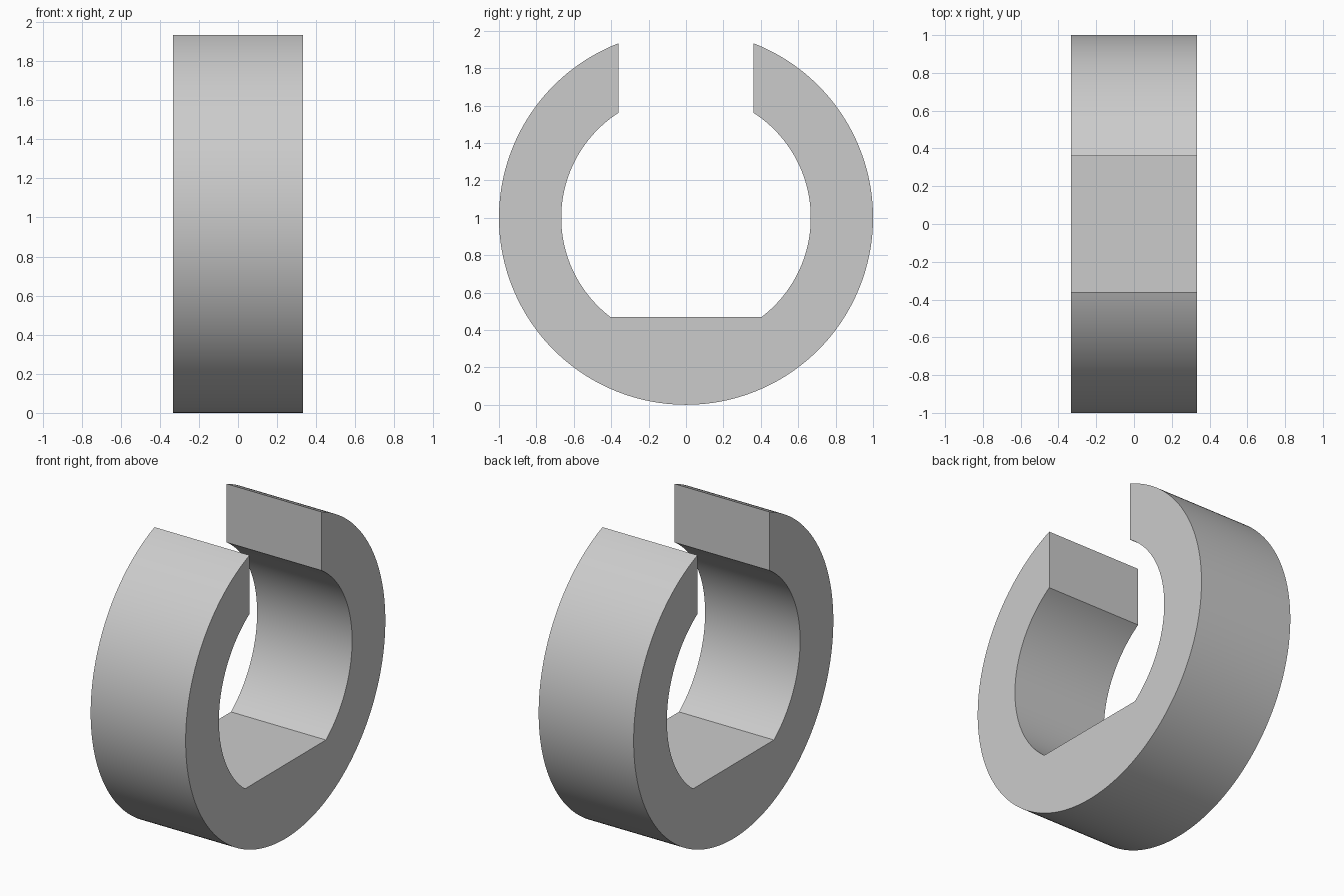
import bpy
import bmesh
from math import asin, atan2, cos, sin, sqrt, tan, pi, radians

cube = bpy.data.objects.get("Cube")
if cube:
    bpy.data.objects.remove(cube, do_unlink=True)

OUTER, INNER = 1.0, 0.667      # ring radii
HALF_WIDTH = 0.333             # along x
HALF_GAP = 0.36                # opening at the top
FLAT_DROP = 0.53               # flat floor, below the ring centre
ARC_STEPS, FLOOR_STEPS = 72, 20


def polar(radius, angle):
    """Point (y, z) at an angle measured from straight up."""
    return radius * sin(angle), OUTER + radius * cos(angle)


# Paired outer and inner points for one half, from the gap to the bottom
corner = pi - atan2(sqrt(INNER ** 2 - FLAT_DROP ** 2), FLAT_DROP)
outer_start, inner_start = asin(HALF_GAP / OUTER), asin(HALF_GAP / INNER)
half = []
for i in range(ARC_STEPS + 1):
    t = i / ARC_STEPS
    half.append((polar(OUTER, outer_start + t * (corner - outer_start)),
                 polar(INNER, inner_start + t * (corner - inner_start))))
for i in range(1, FLOOR_STEPS + 1):
    a = corner + (pi - corner) * i / FLOOR_STEPS
    half.append((polar(OUTER, a), (FLAT_DROP * tan(pi - a), OUTER - FLAT_DROP)))

# Mirror to the other half, then sweep the section round the ring
mirrored = [tuple((-y, z) for y, z in pair) for pair in reversed(half[:-1])]
bm = bmesh.new()
sections = []
for (oy, oz), (iy, iz) in half + mirrored:
    sections.append([bm.verts.new(co) for co in (
        (-HALF_WIDTH, oy, oz), (HALF_WIDTH, oy, oz),
        (HALF_WIDTH, iy, iz), (-HALF_WIDTH, iy, iz))])
for a, b in zip(sections, sections[1:]):
    for k in range(4):
        n = (k + 1) % 4
        bm.faces.new((a[k], a[n], b[n], b[k]))
bm.faces.new(sections[0])
bm.faces.new(sections[-1])
bmesh.ops.recalc_face_normals(bm, faces=bm.faces)

mesh = bpy.data.meshes.new("open_ring")
bm.to_mesh(mesh)
bm.free()
ring = bpy.data.objects.new("open_ring", mesh)
bpy.context.collection.objects.link(ring)

# Plain grey material
grey = bpy.data.materials.new("light_grey")
grey.use_nodes = True
colour = (0.6, 0.6, 0.6, 1.0)
grey.diffuse_color = colour
grey.node_tree.nodes["Principled BSDF"].inputs["Base Color"].default_value = colour
mesh.materials.append(grey)

# Smooth curved walls, crisp edges
bpy.ops.object.select_all(action="DESELECT")
ring.select_set(True)
bpy.context.view_layer.objects.active = ring
bpy.ops.object.shade_smooth_by_angle(angle=radians(25))
